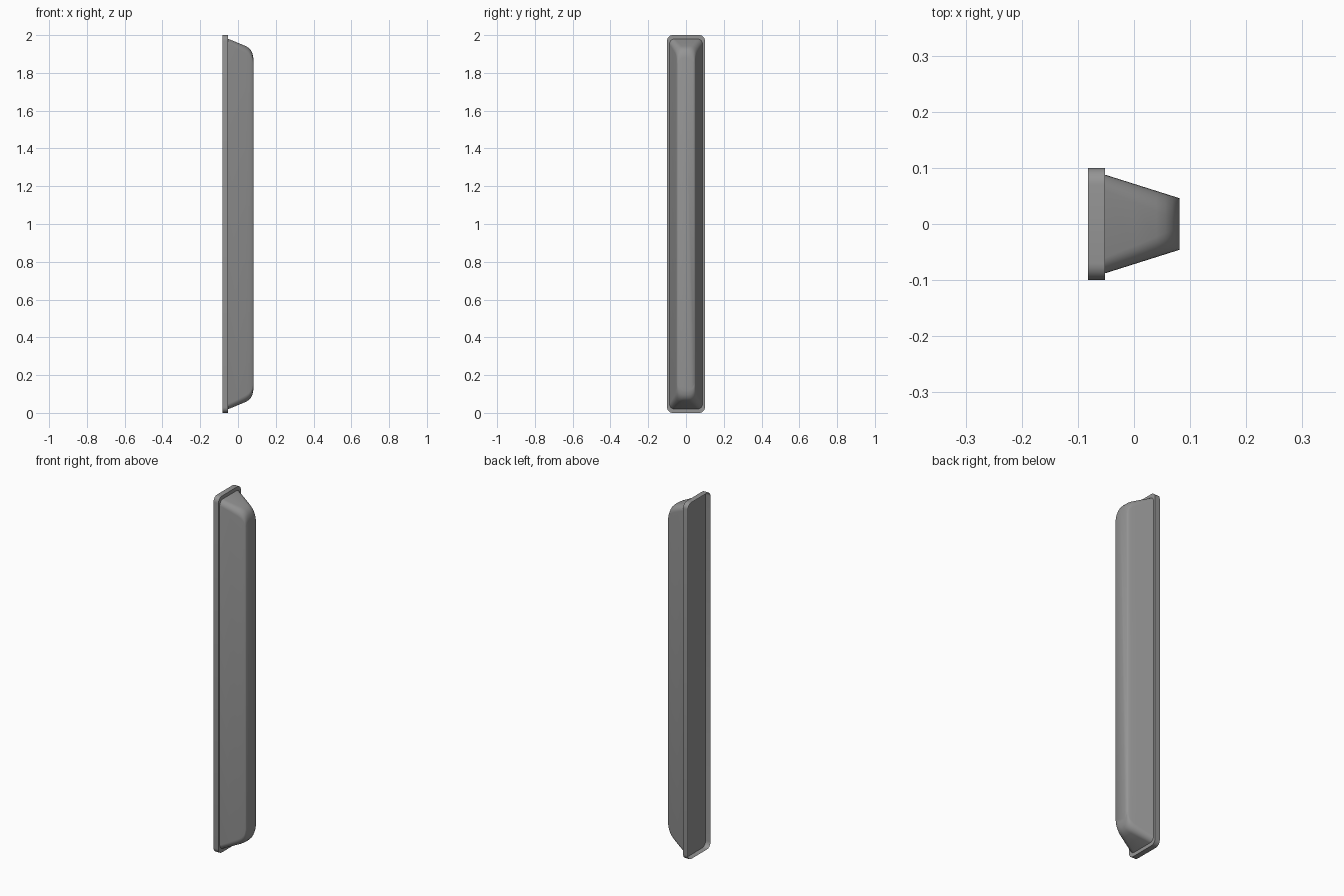
import bpy, bmesh, math

if "Cube" in bpy.data.objects:
    bpy.data.objects.remove(bpy.data.objects["Cube"])

grey = bpy.data.materials.new("mid grey")
grey.diffuse_color = (0.3, 0.3, 0.3, 1)
grey.use_nodes = True
grey.node_tree.nodes["Principled BSDF"].inputs["Base Color"].default_value = grey.diffuse_color


def rounded_ring(bm, x, half_y, half_z, radius, steps=6):
    """Rounded rectangle in the YZ plane, centred on z = 1."""
    ring = []
    for k, (sy, sz) in enumerate([(1, 1), (-1, 1), (-1, -1), (1, -1)]):
        for i in range(steps + 1):
            a = math.pi / 2 * (k + i / steps)
            ring.append(bm.verts.new((
                x,
                sy * (half_y - radius) + radius * math.cos(a),
                1 + sz * (half_z - radius) + radius * math.sin(a))))
    return ring


def loft(name, sections):
    """Skin the sections from back to front and close the front end."""
    bm = bmesh.new()
    rings = [rounded_ring(bm, *s) for s in sections]
    for a, b in zip(rings, rings[1:]):
        for i in range(len(a)):
            j = (i + 1) % len(a)
            bm.faces.new((a[i], a[j], b[j], b[i]))
    bm.faces.new(rings[-1])
    mesh = bpy.data.meshes.new(name)
    bm.to_mesh(mesh)
    bm.free()
    mesh.materials.append(grey)
    obj = bpy.data.objects.new(name, mesh)
    bpy.context.collection.objects.link(obj)
    for p in mesh.polygons:
        p.use_smooth = True
    return obj


# Mounting flange: thin rim, open at the back, closed by its front plate
flange = loft("mounting_flange", [(-0.082, 0.1, 1.0, 0.03),
                                  (-0.052, 0.1, 1.0, 0.03)])
bpy.context.view_layer.objects.active = flange
flange.select_set(True)
bpy.ops.object.shade_smooth_by_angle(angle=math.radians(35))

# Tapered body: straight sides, sloped ends that round over to the front
profile = [(-0.052, 0.98, 0.028), (0.0, 0.959, 0.032), (0.04, 0.942, 0.036),
           (0.056, 0.933, 0.038), (0.068, 0.921, 0.039),
           (0.076, 0.905, 0.04), (0.081, 0.88, 0.04)]
sections = []
for x, half_z, radius in profile:
    t = (x + 0.052) / 0.133
    sections.append((x, 0.088 + t * (0.046 - 0.088), half_z, radius))
loft("tapered_body", sections)
